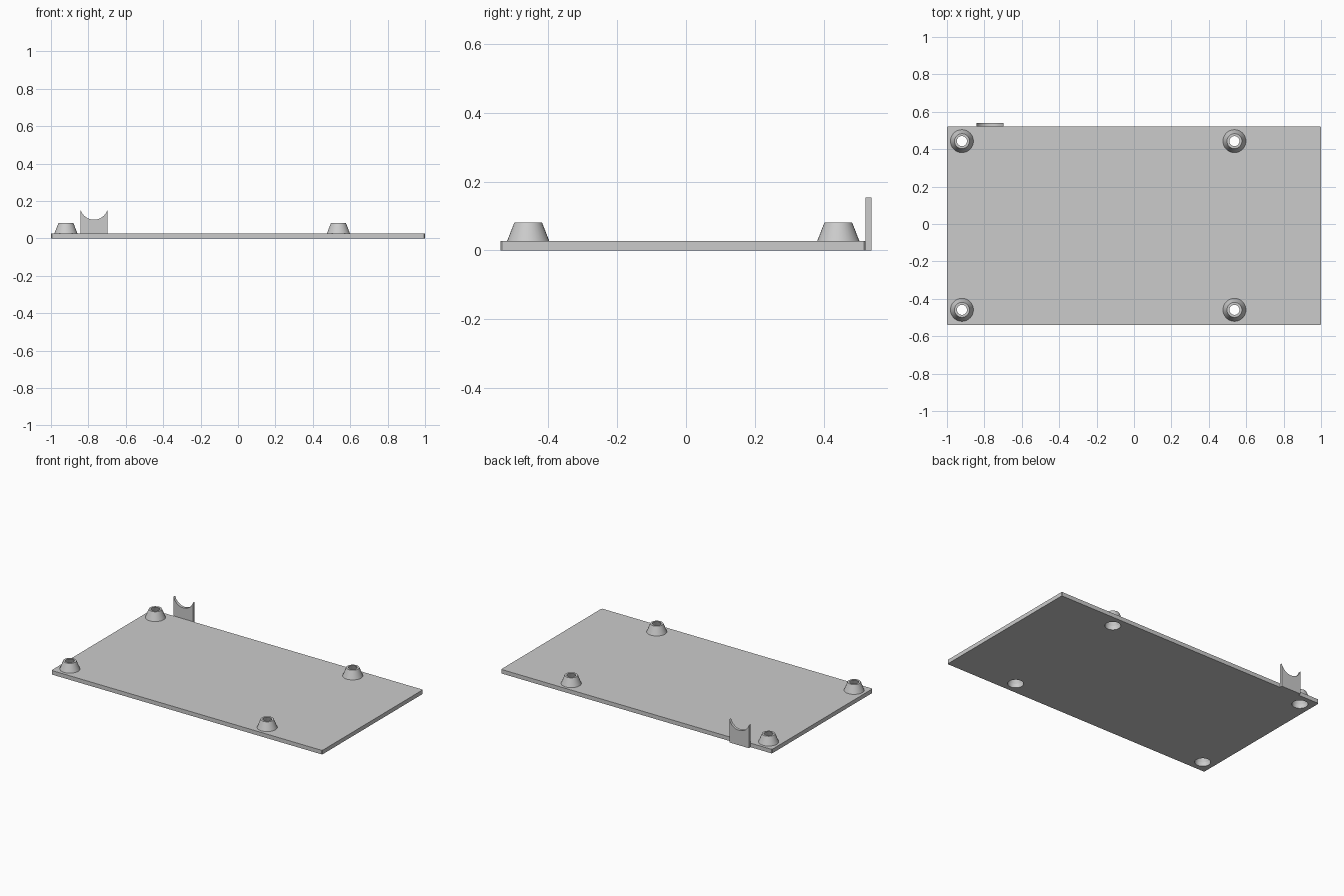
import bpy, bmesh, math

if "Cube" in bpy.data.objects:
    bpy.data.objects.remove(bpy.data.objects["Cube"], do_unlink=True)

grey = bpy.data.materials.new("plain_grey")
grey.use_nodes = True
GREY = (0.6, 0.6, 0.6, 1)
grey.diffuse_color = GREY
grey.node_tree.nodes["Principled BSDF"].inputs["Base Color"].default_value = GREY

FRONT, BACK = -0.54, 0.522   # plate depth
THICK, POST_TOP = 0.027, 0.082
HOLE = 0.048
SEGMENTS = 32
POSTS = [(x, y) for x in (-0.92, 0.537) for y in (-0.459, 0.443)]


def add_object(name, bm):
    bmesh.ops.recalc_face_normals(bm, faces=bm.faces)
    mesh = bpy.data.meshes.new(name)
    bm.to_mesh(mesh)
    bm.free()
    mesh.materials.append(grey)
    obj = bpy.data.objects.new(name, mesh)
    bpy.context.collection.objects.link(obj)
    return obj


def extrude(name, outline, offset):
    """Solid made by sweeping a closed outline along an offset."""
    bm = bmesh.new()
    face = bm.faces.new([bm.verts.new(p) for p in outline])
    swept = bmesh.ops.extrude_face_region(bm, geom=[face], use_keep_orig=True)
    verts = [v for v in swept["geom"] if isinstance(v, bmesh.types.BMVert)]
    bmesh.ops.translate(bm, verts=verts, vec=offset)
    return add_object(name, bm)


def circle(x, y, radius, z):
    angles = [math.tau * i / SEGMENTS for i in range(SEGMENTS)]
    return [(x + radius * math.cos(a), y + radius * math.sin(a), z) for a in angles]


def smooth(obj):
    bpy.ops.object.select_all(action="DESELECT")
    obj.select_set(True)
    bpy.context.view_layer.objects.active = obj
    bpy.ops.object.shade_smooth_by_angle(angle=math.radians(30))


# Base plate with tiny clipped corners
c = 0.005
corners = [(-1, FRONT + c), (-1 + c, FRONT), (1 - c, FRONT), (1, FRONT + c),
           (1, BACK - c), (1 - c, BACK), (-1 + c, BACK), (-1, BACK - c)]
plate = extrude("base_plate", [(x, y, 0) for x, y in corners], (0, 0, THICK))

# Hollow conical posts, each over a hole through the plate
profile = [(0.0615, THICK), (0.04, POST_TOP), (0.027, POST_TOP), (HOLE, THICK)]
for n, (x, y) in enumerate(POSTS, 1):
    drill = extrude(f"hole_cutter_{n}", circle(x, y, HOLE, -0.05), (0, 0, 0.1))
    drill.hide_render = True
    drill.hide_set(True)
    cut = plate.modifiers.new(f"hole_{n}", "BOOLEAN")
    cut.operation, cut.solver, cut.object = "DIFFERENCE", "EXACT", drill

    bm = bmesh.new()
    rings = [[bm.verts.new(p) for p in circle(x, y, r, z)] for r, z in profile]
    for lower, upper in zip(rings, rings[1:]):
        for i in range(SEGMENTS):
            j = (i + 1) % SEGMENTS
            bm.faces.new((lower[i], lower[j], upper[j], upper[i]))
    bm.normal_update()
    post = add_object(f"post_{n}", bm)
    # The open shell must face outward
    if post.data.polygons[SEGMENTS].normal.z < 0:
        post.data.flip_normals()
    smooth(post)

# Apply the holes, then discard the cutters
bpy.context.view_layer.objects.active = plate
for cut in list(plate.modifiers):
    drill = cut.object
    bpy.ops.object.modifier_apply(modifier=cut.name)
    bpy.data.objects.remove(drill, do_unlink=True)
smooth(plate)

# Upright cradle tab on the back edge, with a round notch in its top
mid, half, radius, notch_z = -0.77, 0.0725, 0.0753, 0.175
spread = math.asin(half / radius)
steps = 16
outline = [(mid - half, BACK, 0), (mid + half, BACK, 0)]
for i in range(steps + 1):
    a = spread * (1 - 2 * i / steps)
    outline.append((mid + radius * math.sin(a), BACK, notch_z - radius * math.cos(a)))
smooth(extrude("cradle_tab", outline, (0, 0.018, 0)))
